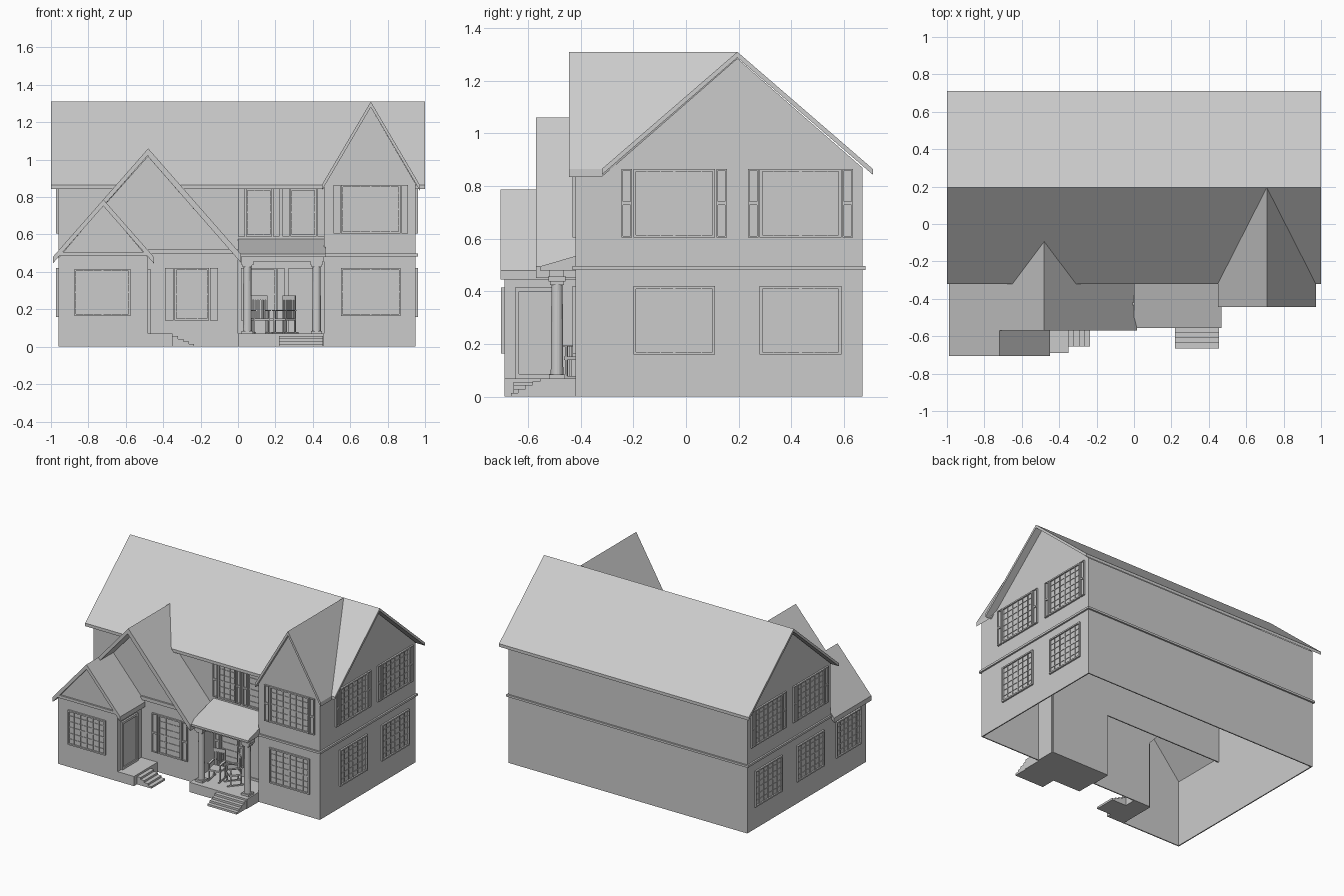
import bpy, bmesh
from math import pi, radians
from mathutils import Vector, Matrix

cube = bpy.data.objects.get("Cube")
if cube:
    bpy.data.objects.remove(cube, do_unlink=True)

grey = bpy.data.materials.new("light_grey")
grey.use_nodes = True
grey.diffuse_color = (0.6, 0.6, 0.6, 1)
grey.node_tree.nodes["Principled BSDF"].inputs["Base Color"].default_value = (0.6, 0.6, 0.6, 1)


def finish(name, bm):
    bmesh.ops.recalc_face_normals(bm, faces=bm.faces[:])
    mesh = bpy.data.meshes.new(name)
    bm.to_mesh(mesh)
    bm.free()
    mesh.materials.append(grey)
    obj = bpy.data.objects.new(name, mesh)
    bpy.context.collection.objects.link(obj)
    return obj


def slab(name, pts, vec):
    """Flat polygon thickened along a vector."""
    bm = bmesh.new()
    face = bm.faces.new([bm.verts.new(p) for p in pts])
    new = bmesh.ops.extrude_face_region(bm, geom=[face], use_keep_orig=True)
    verts = [g for g in new["geom"] if isinstance(g, bmesh.types.BMVert)]
    bmesh.ops.translate(bm, verts=verts, vec=vec)
    return finish(name, bm)


def block(bm, lo, hi):
    lo, hi = Vector(lo), Vector(hi)
    size = hi - lo
    m = Matrix.Translation((lo + hi) / 2) @ Matrix.Diagonal((*[abs(s) for s in size], 1))
    bmesh.ops.create_cube(bm, size=1, matrix=m)


def box(name, lo, hi):
    bm = bmesh.new()
    block(bm, lo, hi)
    return finish(name, bm)


# Wall frames: u runs along the wall, d points outwards
def on_wall(side, at, u, z, d):
    if side == "front":
        return (u, at - d, z)
    return (at + d if side == "right" else at - d, u, z)


def plate(bm, side, at, u0, u1, z0, z1, d0, d1):
    block(bm, on_wall(side, at, u0, z0, d0), on_wall(side, at, u1, z1, d1))


def frame(bm, side, at, u0, u1, z0, z1, w, d):
    for a, b in ((u0, u0 + w), (u1 - w, u1)):
        plate(bm, side, at, a, b, z0, z1, 0, d)
    for a, b in ((z0, z0 + w), (z1 - w, z1)):
        plate(bm, side, at, u0 + w, u1 - w, a, b, 0, d)


def window(name, side, at, u0, u1, z0, z1, cols=6, rows=6, shutter=0):
    bm = bmesh.new()
    frame(bm, side, at, u0, u1, z0, z1, 0.01, 0.012)
    plate(bm, side, at, u0, u1, z0, z1, 0, 0.002)
    for i in range(1, cols):
        u = u0 + (u1 - u0) * i / cols
        w = 0.005 if cols == 6 and i == 3 else 0.0015
        plate(bm, side, at, u - w, u + w, z0, z1, 0, 0.007)
    for i in range(1, rows):
        z = z0 + (z1 - z0) * i / rows
        w = 0.004 if i * 2 == rows else 0.0015
        plate(bm, side, at, u0, u1, z - w, z + w, 0, 0.006)
    finish(name, bm)
    if shutter:
        bm = bmesh.new()
        mid = (z0 + z1) / 2
        for a in (u0 - shutter - 0.005, u1 + 0.005):
            plate(bm, side, at, a, a + shutter, z0, z1, 0, 0.004)
            for low, high in ((z0, mid), (mid, z1)):
                frame(bm, side, at, a, a + shutter, low, high, 0.006, 0.012)
        finish(name + "_shutters", bm)


def door(name, side, at, u0, u1, z0, z1):
    bm = bmesh.new()
    frame(bm, side, at, u0, u1, z0, z1, 0.016, 0.012)
    plate(bm, side, at, u0, u1, z0, z1, 0, 0.004)
    finish(name, bm)


L, R, F, B, M = -0.96, 0.95, -0.42, 0.67, -0.28   # wall planes
W = -0.69                                         # left wing front
EAVE, RIDGE, RY = 0.865, 1.31, 0.195
T = 0.008


# Outer walls
def front_wall(name, y, outline):
    slab(name, [(x, y, z) for x, z in outline], (0, T, 0))


def side_wall(name, x, outline, inward):
    slab(name, [(x, y, z) for y, z in outline], (inward * T, 0, 0))


gable = [(B, 0.87), (RY, 1.285), (M, 0.87)]
side_wall("right_wall", R, [(F, 0), (B, 0)] + gable + [(F, 0.86)], -1)
side_wall("left_wall", L, [(W, 0), (B, 0)] + gable + [(M, 0.48), (W, 0.48)], 1)
box("back_wall", (L, B - T, 0), (R, B, 0.87))
front_wall("upper_front_wall", M, [(L, 0.45), (0.46, 0.45), (0.46, 0.87), (L, 0.87)])
front_wall("porch_back_wall", M, [(0, 0), (0.46, 0), (0.46, 0.5), (0, 0.5)])
front_wall("right_wing_front", F, [(0.46, 0), (R, 0), (R, 0.87), (0.71, 1.28), (0.46, 0.87)])
side_wall("right_wing_inner_wall", 0.46, [(F, 0), (M, 0), (M, 0.87), (F, 0.87)], 1)
front_wall("middle_front_wall", F, [(-0.48, 0), (0, 0), (0, 0.48), (-0.48, 1.02), (-0.72, 0.75), (-0.48, 0.48)])
side_wall("middle_side_wall", 0, [(F, 0), (M, 0), (M, 0.48), (F, 0.48)], -1)
front_wall("left_wing_front", W, [(L, 0), (-0.48, 0), (-0.48, 0.475), (-0.72, 0.755), (L, 0.475)])
side_wall("left_wing_inner_wall", -0.48, [(W, 0), (F, 0), (F, 0.48), (W, 0.48)], -1)

# Trim bands between the floors
bm = bmesh.new()
block(bm, (0.455, F - 0.012, 0.482), (R + 0.012, F, 0.497))
block(bm, (R, F, 0.482), (R + 0.012, B + 0.012, 0.497))
block(bm, (L, B, 0.482), (R, B + 0.012, 0.497))
block(bm, (L - 0.012, M, 0.482), (L, B + 0.012, 0.497))
block(bm, (-0.48, F - 0.012, 0.495), (0, F, 0.52))
block(bm, (L, W - 0.012, 0.485), (-0.48, W, 0.505))
finish("trim_bands", bm)

# Main roof
for name, y in (("main_roof_front", -0.32), ("main_roof_back", 0.71)):
    slab(name, [(-1, RY, RIDGE), (1, RY, RIDGE), (1, y, EAVE), (-1, y, EAVE)], (0, 0, -0.022))

# Right wing roof
for name, s in (("right_wing_roof_left", 1), ("right_wing_roof_right", -1)):
    x = 0.71 + s * 0.262
    slab(name, [(0.71, -0.445, RIDGE), (0.71, RY, RIDGE), (x, -0.32, EAVE), (x, -0.445, EAVE)], (0, 0, -0.03))

# Middle and left wing roofs
slab("middle_roof_right", [(-0.48, -0.57, 1.06), (-0.48, -0.09, 1.06), (-0.31, -0.32, EAVE),
     (-0.31, M, EAVE), (0.015, M, 0.495), (0.015, -0.57, 0.495)], (0, 0, -0.045))
slab("middle_roof_left", [(-0.48, -0.57, 1.06), (-0.48, -0.09, 1.06), (-0.65, -0.32, EAVE),
     (-0.65, M, EAVE), (-0.99, M, 0.48), (-0.99, -0.705, 0.48), (-0.72, -0.705, 0.787),
     (-0.72, -0.57, 0.787)], (0, 0, -0.035))
slab("left_wing_roof_right", [(-0.72, -0.705, 0.787), (-0.72, F, 0.787), (-0.45, F, 0.48),
     (-0.45, -0.705, 0.48)], (0, 0, -0.035))

# Porch
slab("porch_roof", [(0, y, z) for y, z in ((-0.555, 0.48), (M, 0.48), (M, 0.575), (-0.555, 0.495))], (0.467, 0, 0))
box("porch_beam", (0.02, -0.52, 0.455), (0.46, -0.465, 0.48))
box("porch_floor", (0, -0.555, 0), (0.46, M, 0.07))
for name, x in (("left_column", 0.42), ("right_column", 0.05)):
    bm = bmesh.new()
    bmesh.ops.create_cone(bm, cap_ends=True, segments=20, radius1=0.024, radius2=0.021, depth=0.38,
                          matrix=Matrix.Translation((x, -0.49, 0.265)))
    for z0, z1, r in ((0.07, 0.085, 0.03), (0.425, 0.437, 0.026), (0.437, 0.458, 0.032)):
        block(bm, (x - r, -0.49 - r, z0), (x + r, -0.49 + r, z1))
    finish(name, bm)

# Steps and side landing
bm = bmesh.new()
for i in range(4):
    block(bm, (0.22, -0.555 - 0.0275 * (i + 1), 0), (0.455, -0.555 - 0.0275 * i, 0.058 - 0.0145 * i))
finish("porch_steps", bm)
bm = bmesh.new()
block(bm, (-0.48, W, 0), (-0.35, F, 0.07))
for i in range(4):
    block(bm, (-0.35 + 0.029 * i, -0.655, 0), (-0.321 + 0.029 * i, -0.5, 0.056 - 0.014 * i))
finish("side_landing_steps", bm)

# Windows and doors
for side, at in (("right", R), ("left", L)):
    for label, a in (("front", -0.2), ("back", 0.28)):
        window(f"{side}_{label}_upper_window", side, at, a, a + 0.31, 0.605, 0.865, shutter=0.04)
        window(f"{side}_{label}_lower_window", side, at, a, a + 0.31, 0.16, 0.42)
window("left_wing_side_window", "left", L, -0.62, -0.34, 0.16, 0.42)
window("left_wing_front_window", "front", W, -0.875, -0.575, 0.165, 0.415)
window("right_wing_lower_window", "front", F, 0.55, 0.87, 0.165, 0.42)
window("right_wing_upper_window", "front", F, 0.552, 0.868, 0.605, 0.865, shutter=0.036)
window("middle_window", "front", F, -0.34, -0.155, 0.14, 0.42, cols=3, shutter=0.044)
window("upper_porch_window_a", "front", M, 0.042, 0.182, 0.59, 0.845, cols=3, shutter=0.036)
window("upper_porch_window_b", "front", M, 0.28, 0.42, 0.59, 0.845, cols=1, shutter=0.036)
window("porch_window", "front", M, 0.06, 0.205, 0.14, 0.42, cols=1, shutter=0.038)
door("porch_door", "front", M, 0.27, 0.4, 0.07, 0.42)
door("side_door", "right", -0.48, -0.65, -0.47, 0.07, 0.415)


# Rocking chairs
def chair(name, x, y, turn):
    bm = bmesh.new()
    for s in (-1, 1):
        a, b = sorted((s * 0.036, s * 0.044))
        block(bm, (a, -0.06, 0), (b, 0.06, 0.008))
        block(bm, (a, -0.04, 0.008), (b, -0.032, 0.12))
        block(bm, (a, 0.034, 0.008), (b, 0.042, 0.205))
        block(bm, (a - 0.004, -0.048, 0.12), (b + 0.004, 0.042, 0.127))
    block(bm, (-0.044, -0.045, 0.07), (0.044, 0.042, 0.082))
    block(bm, (-0.044, 0.034, 0.18), (0.044, 0.042, 0.205))
    for i in range(-2, 3):
        block(bm, (i * 0.013 - 0.004, 0.035, 0.08), (i * 0.013 + 0.004, 0.041, 0.185))
    obj = finish(name, bm)
    obj.location = (x, y, 0.07)
    obj.rotation_euler.z = radians(turn)


chair("rocking_chair_a", 0.12, -0.41, 10)
chair("rocking_chair_b", 0.25, -0.40, -40)
